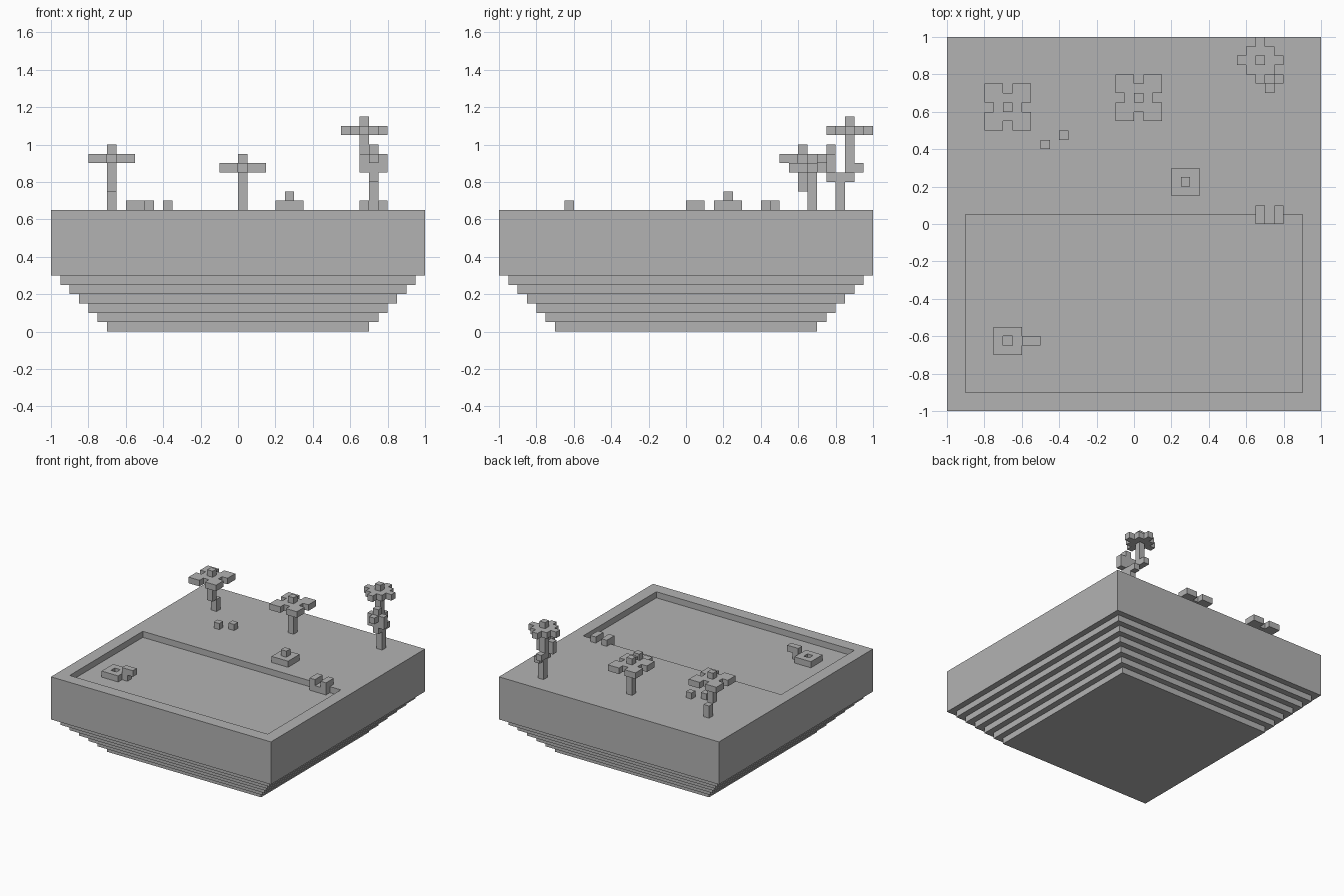
import bpy
import bmesh
from mathutils import Vector

if "Cube" in bpy.data.objects:
    bpy.data.objects.remove(bpy.data.objects["Cube"], do_unlink=True)

U = 0.05  # block size

stone = bpy.data.materials.new("stone grey")
stone.use_nodes = True
GREY = (0.45, 0.45, 0.45, 1)
stone.diffuse_color = GREY
stone.node_tree.nodes["Principled BSDF"].inputs["Base Color"].default_value = GREY


def add_box(bm, lo, hi):
    lo, hi = Vector(lo), Vector(hi)
    verts = bmesh.ops.create_cube(bm, size=1)["verts"]
    for v in verts:
        v.co = Vector(a + (b - a) * (c + 0.5) for a, b, c in zip(lo, hi, v.co))


def finish(bm, name):
    bmesh.ops.recalc_face_normals(bm, faces=bm.faces[:])
    mesh = bpy.data.meshes.new(name)
    bm.to_mesh(mesh)
    bm.free()
    mesh.materials.append(stone)
    obj = bpy.data.objects.new(name, mesh)
    bpy.context.collection.objects.link(obj)
    return obj


def boxes(name, *parts):
    """Each part is a low corner and a size, the size counted in blocks."""
    bm = bmesh.new()
    for lo, size in parts:
        add_box(bm, lo, [a + n * U for a, n in zip(lo, size)])
    return finish(bm, name)


def cells(keep):
    """Block offsets in a five by five square that satisfy a rule."""
    r = range(-2, 3)
    return [(i, j) for i in r for j in r if keep(abs(i), abs(j))]


def flower_head(name, x, y, z, keep):
    petals = [((x + i * U, y + j * U, z), (1, 1, 1)) for i, j in cells(keep)]
    return boxes(name, *petals, ((x, y, z + U), (1, 1, 1)))


# Ground slab with a sunken pond
bm = bmesh.new()
add_box(bm, (-1, -1, 0.3), (1, 1, 0.65))
for co, no in [((-0.9, 0, 0), (1, 0, 0)), ((0.9, 0, 0), (1, 0, 0)),
               ((0, -0.9, 0), (0, 1, 0)), ((0, 0.05, 0), (0, 1, 0))]:
    bmesh.ops.bisect_plane(bm, geom=bm.verts[:] + bm.edges[:] + bm.faces[:],
                           plane_co=co, plane_no=no)
pond = min((f for f in bm.faces if f.normal.z > 0.9),
           key=lambda f: (f.calc_center_median() - Vector((0, -0.425, 0.65))).length)
new = bmesh.ops.extrude_face_region(bm, geom=[pond])["geom"]
bmesh.ops.translate(bm, vec=(0, 0, -U),
                    verts=[g for g in new if isinstance(g, bmesh.types.BMVert)])
if pond.is_valid:
    bmesh.ops.delete(bm, geom=[pond], context="FACES_ONLY")
finish(bm, "ground_with_pond")

# Stepped underside
for k in range(6):
    h = 0.7 + k * U
    bm = bmesh.new()
    add_box(bm, (-h, -h, k * U), (h, h, (k + 1) * U))
    finish(bm, f"underside_step_{k + 1}")

G = 0.65  # ground height


def notched(i, j):
    return (i, j) not in ((2, 0), (0, 2))


def rounded(i, j):
    return max(i, j) < 2 or i + j == 2


# Left flower with a kinked stem
boxes("left_flower_stem", ((-0.7, 0.65, G), (1, 1, 2)), ((-0.7, 0.6, 0.75), (1, 1, 3)))
flower_head("left_flower_head", -0.7, 0.6, 0.9, notched)

# Middle flower
boxes("middle_flower_stem", ((0, 0.65, G), (1, 1, 4)))
flower_head("middle_flower_head", 0, 0.65, 0.85, notched)

# Tall flower with a branch, a leaf and a side bloom
boxes("tall_flower_stem",
      ((0.7, 0.8, G), (1, 1, 3)),
      ((0.7, 0.75, 0.8), (1, 3, 1)),
      ((0.65, 0.85, 0.85), (1, 1, 4)),
      ((0.65, 0.9, 0.85), (1, 1, 1)))
flower_head("tall_flower_head", 0.65, 0.85, 1.05, rounded)
boxes("side_bloom",
      ((0.65, 0.75, 0.85), (3, 1, 2)),
      ((0.7, 0.75, 0.95), (1, 1, 1)),
      ((0.7, 0.7, 0.9), (1, 1, 1)))

# Pebbles and mound
boxes("pebble_left", ((-0.5, 0.4, G), (1, 1, 1)))
boxes("pebble_right", ((-0.4, 0.45, G), (1, 1, 1)))
boxes("mound", ((0.2, 0.15, G), (3, 3, 1)), ((0.25, 0.2, 0.7), (1, 1, 1)))

# Floating ring with a hooked arm
boxes("floating_ring",
      ((-0.75, -0.7, 0.6), (3, 1, 1)),
      ((-0.75, -0.6, 0.6), (3, 1, 1)),
      ((-0.75, -0.65, 0.6), (1, 1, 1)),
      ((-0.65, -0.65, 0.6), (1, 1, 1)))
boxes("ring_arm", ((-0.6, -0.65, 0.6), (1, 1, 1)), ((-0.6, -0.65, G), (2, 1, 1)))

# Small creature sitting on the pond edge
boxes("pond_creature_body", ((0.65, 0, 0.6), (3, 1, 1)))
for side, x in (("right", 0.65), ("left", 0.75)):
    boxes(f"pond_creature_{side}_side", ((x, 0, G), (1, 2, 1)))
